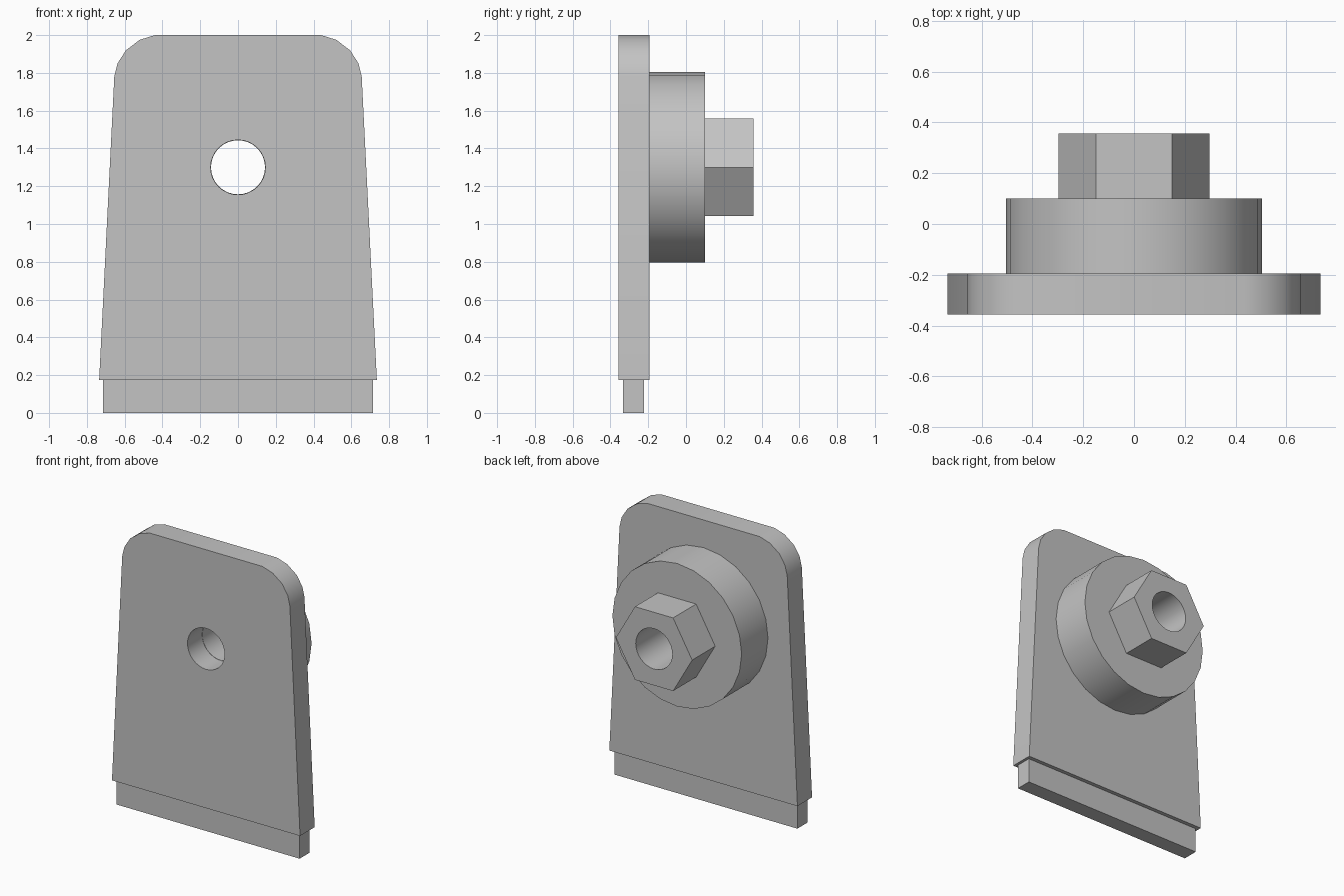
import bpy
import bmesh
from math import cos, sin, tau
from mathutils import Vector

cube = bpy.data.objects.get("Cube")
if cube:
    bpy.data.objects.remove(cube, do_unlink=True)

# Plain grey finish
GREY = (0.55, 0.55, 0.55, 1)
grey = bpy.data.materials.new("grey")
grey.use_nodes = True
grey.diffuse_color = GREY
grey.node_tree.nodes["Principled BSDF"].inputs["Base Color"].default_value = GREY

AXIS_Z = 1.3    # height of the bore


def ring(radius, sides):
    return [(radius * cos(tau * i / sides), AXIS_Z + radius * sin(tau * i / sides))
            for i in range(sides)]


def prism(name, y0, y1, outline, bore=None):
    """Extrude an x-z outline along y, with an optional round bore through it."""
    bm = bmesh.new()
    edges = []
    for loop in [outline] + ([ring(bore, 32)] if bore else []):
        verts = [bm.verts.new((x, y0, z)) for x, z in loop]
        edges += [bm.edges.new((v, verts[i - 1])) for i, v in enumerate(verts)]
    bmesh.ops.triangle_fill(bm, edges=edges, use_beauty=True, normal=Vector((0, -1, 0)))
    grown = bmesh.ops.extrude_face_region(bm, geom=bm.faces[:], use_keep_orig=True)
    moved = [g for g in grown["geom"] if isinstance(g, bmesh.types.BMVert)]
    bmesh.ops.translate(bm, verts=moved, vec=(0, y1 - y0, 0))
    bmesh.ops.recalc_face_normals(bm, faces=bm.faces[:])
    mesh = bpy.data.meshes.new(name)
    bm.to_mesh(mesh)
    bm.free()
    mesh.materials.append(grey)
    obj = bpy.data.objects.new(name, mesh)
    bpy.context.collection.objects.link(obj)
    bpy.ops.object.select_all(action='DESELECT')
    obj.select_set(True)
    bpy.context.view_layer.objects.active = obj
    bpy.ops.object.shade_smooth_by_angle(angle=0.5)
    return obj


# Tapered plate with rounded top corners
half = [(0.735, 0.175), (0.655, 1.78), (0.638, 1.85), (0.593, 1.92), (0.52, 1.975), (0.44, 2)]
plate_outline = half + [(-x, z) for x, z in reversed(half)]
prism("plate", -0.357, -0.194, plate_outline, 0.145)

# Thin tongue under the plate
prism("bottom_tongue", -0.333, -0.222, [(0.715, 0), (0.715, 0.175), (-0.715, 0.175), (-0.715, 0)])

# Round boss and hexagonal nut on the back
prism("round_boss", -0.194, 0.1, ring(0.505, 24), 0.143)
prism("hex_nut", 0.1, 0.357, ring(0.298, 6), 0.143)
